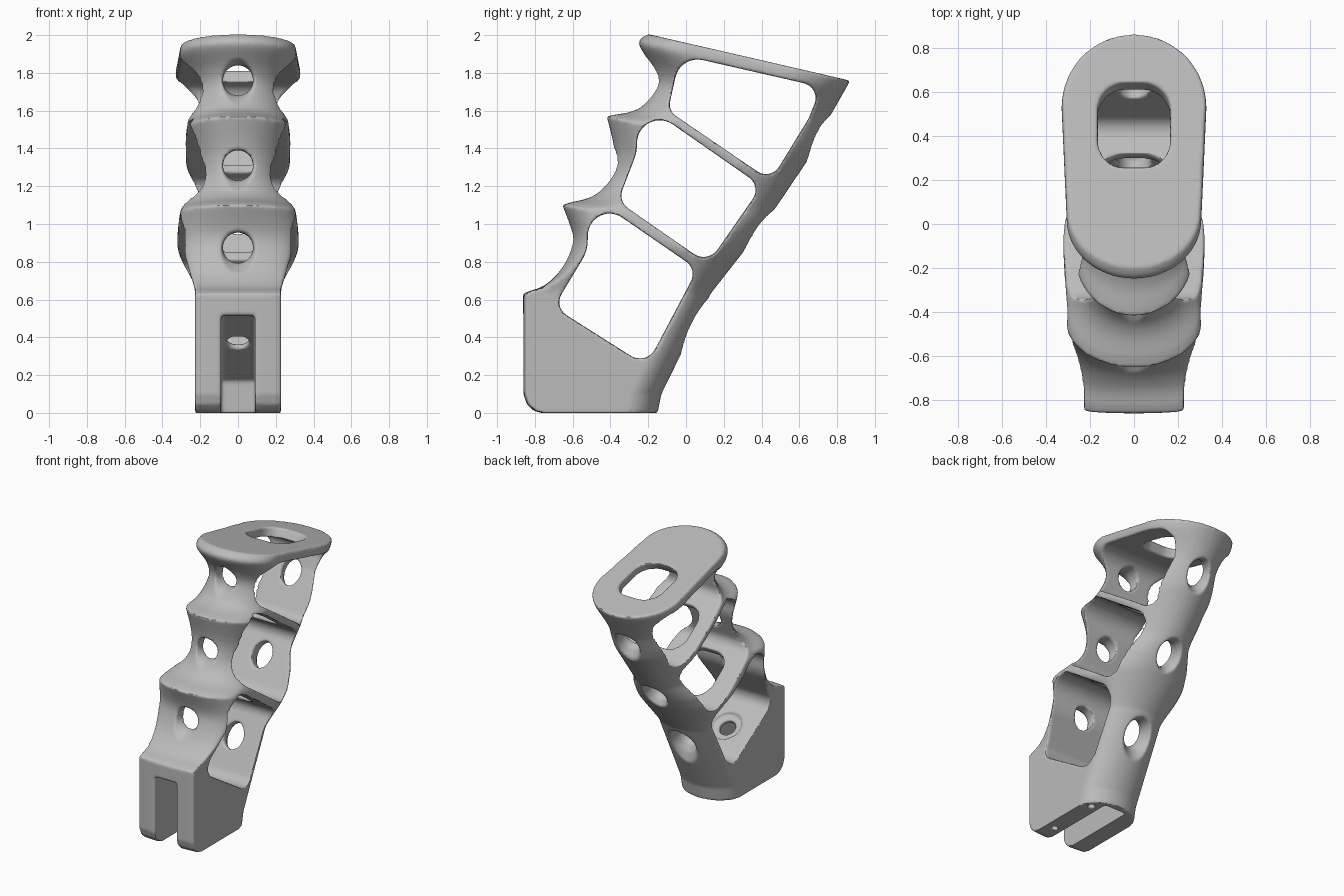
import bpy, bmesh
from math import sin, cos, pi, tan, radians
from mathutils import Vector

cube = bpy.data.objects.get("Cube")
if cube:
    bpy.data.objects.remove(cube)

grey = bpy.data.materials.new("plain grey")
grey.use_nodes = True
grey.diffuse_color = (0.5, 0.5, 0.5, 1)
grey.node_tree.nodes["Principled BSDF"].inputs["Base Color"].default_value = grey.diffuse_color


def loft(name, rings):
    """Skin a list of equal rings and close both ends."""
    bm = bmesh.new()
    rows = [[bm.verts.new(p) for p in ring] for ring in rings]
    n = len(rows[0])
    for a, b in zip(rows, rows[1:]):
        for i in range(n):
            j = (i + 1) % n
            bm.faces.new((a[i], a[j], b[j], b[i]))
    bm.faces.new(rows[0])
    bm.faces.new(rows[-1])
    bmesh.ops.recalc_face_normals(bm, faces=bm.faces)
    mesh = bpy.data.meshes.new(name)
    bm.to_mesh(mesh)
    bm.free()
    mesh.materials.append(grey)
    ob = bpy.data.objects.new(name, mesh)
    bpy.context.collection.objects.link(ob)
    return ob


def rounded(corners, radii, steps=8):
    """Polygon with every corner replaced by an arc of its own radius."""
    pts = [Vector(c) for c in corners]
    out = []
    for i, (p, radius) in enumerate(zip(pts, radii)):
        d1, d2 = pts[i - 1] - p, pts[(i + 1) % len(pts)] - p
        half = d1.angle(d2) / 2
        t = radius / tan(half)
        a, b, w = p + d1.normalized() * t, p + d2.normalized() * t, sin(half)
        for k in range(steps + 1):
            s = k / steps
            ka, kp, kb = (1 - s) ** 2, 2 * w * s * (1 - s), s * s
            out.append((a * ka + p * kp + b * kb) / (ka + kp + kb))
    return out


def smooth_rows(rows, steps):
    """Catmull-Rom interpolation through the rows."""
    v = [Vector(r) for r in rows]
    out = []
    for i in range(len(v) - 1):
        p0, p1, p2, p3 = v[max(i - 1, 0)], v[i], v[i + 1], v[min(i + 2, len(v) - 1)]
        for k in range(steps):
            t = k / steps
            out.append(p1 + (p2 - p0) * t / 2 + (p0 * 2 - p1 * 5 + p2 * 4 - p3) * t * t / 2
                       + (p1 * 3 - p0 - p2 * 3 + p3) * t ** 3 / 2)
    return out + [v[-1]]


# Back edge as (height, depth)
BACK = [(0, -.15), (.2, -.11), (.27, -.1), (.4, -.03), (.63, .13), (.86, .31),
        (1.1, .485), (1.36, .66), (1.53, .74), (1.75, .865)]


def back_y(z):
    for (z0, y0), (z1, y1) in zip(BACK, BACK[1:]):
        if z <= z1:
            return y0 + (y1 - y0) * (z - z0) / (z1 - z0)
    return BACK[-1][1]


def cap(y, length, width, start):
    """Half ellipse closing one end of a section."""
    angles = [start + pi * k / 24 for k in range(25)]
    return [(width * cos(a), y + length * sin(a)) for a in angles]


def section(row):
    z, y, w = row
    t = min(1, max(0, (z - .65) / .6))
    slope = .23 * t
    zb = z
    for _ in range(20):
        zb = z - slope * (back_y(zb) - y)
    front_len, back_len = .015 + .25 * t, .17 + .15 * t
    outline = (cap(back_y(zb) - back_len, back_len, w, 0)
               + cap(y + front_len, front_len, w * (1 - .07 * t), pi))
    return [(px, py, z - slope * (py - y)) for px, py in outline]


# Body: base block and three finger grooves, rows of (front height, front depth, half width)
base = [(0, -.77, .227), (.012, -.81, .227), (.045, -.845, .227), (.1, -.863, .227),
        (.63, -.863, .227)]
lower = [(.645, -.83, .228), (.675, -.75, .235), (.75, -.67, .26), (.865, -.615, .3),
         (.96, -.605, .325), (1.1, -.655, .322)]
middle = [(1.115, -.61, .32), (1.14, -.51, .305), (1.19, -.44, .285), (1.28, -.395, .257),
          (1.395, -.38, .265), (1.57, -.42, .287)]
upper = [(1.58, -.37, .287), (1.595, -.29, .287), (1.635, -.22, .285), (1.74, -.165, .27),
         (1.83, -.18, .285), (1.94, -.245, .325), (1.98, -.24, .33), (2.005, -.2, .325)]
rows = base + [r for group in (lower, middle, upper) for r in smooth_rows(group, 4)]
body = loft("grip_frame", [section(r) for r in rows])

cutters = []


def side_cut(name, outline, half):
    cutters.append(loft(name, [[(x, p[0], p[1]) for p in outline] for x in (-half, half)]))


def axis_cut(name, origin, axis, shapes):
    """Cutter along an axis in the middle plane; shapes are (distance, outline)."""
    axis = Vector(axis).normalized()
    u = Vector((1, 0, 0))
    v = axis.cross(u)
    o = Vector(origin)
    cutters.append(loft(name, [[o + axis * d + u * a + v * b for a, b in ring]
                               for d, ring in shapes]))


def oval(r, stretch=1):
    return [(r * cos(2 * pi * k / 40), r * stretch * sin(2 * pi * k / 40)) for k in range(40)]


# Side windows
windows = [
    ([(-.7, .56), (-.52, .86), (-.52, 1.16), (.06, .76), (-.21, .25)],
     [.08, .2, .115, .08, .09]),
    ([(-.36, 1.12), (-.26, 1.38), (-.26, 1.66), (.4, 1.2), (.115, .79)],
     [.08, .2, .12, .08, .09]),
    ([(-.095, 1.6), (-.03, 1.895), (.715, 1.725), (.65, 1.56), (.448, 1.23)],
     [.07, .12, .08, .1, .08]),
]
for corners, radii in windows:
    side_cut("window_cutter", rounded(corners, radii), 1)

# Slot between the two legs of the base
side_cut("slot_cutter", [(-1, -.1), (-1, .515), (-.73, .515), (-.2, .17), (-.2, -.1)], .09)

# Finger holes in the front
for y, z in [(-.61, .875), (-.39, 1.31), (-.165, 1.76)]:
    axis_cut("front_hole_cutter", (0, y, z), (0, -1, 0),
             [(-.17, oval(.08)), (-.04, oval(.08)), (0, oval(.09)), (.06, oval(.13))])

# Flared holes in the back
for z in (.49, .96, 1.46):
    axis_cut("back_hole_cutter", (0, back_y(z), z), (0, .84, -.55),
             [(-.18, oval(.075, 1.25)), (-.05, oval(.077, 1.25)),
              (0, oval(.1, 1.25)), (.07, oval(.16, 1.25))])

# Long opening through the top plate and both struts
GRIP = (0, .55, .84)
opening = rounded([(-.165, -.185), (.165, -.185), (.165, .185), (-.165, .185)], [.12] * 4)
axis_cut("opening_cutter", (0, .15, 1.39), GRIP, [(-.66, opening), (.9, opening)])

# Bolt hole with a shallow seat, and two pin holes under one leg
axis_cut("bolt_cutter", (0, -.475, .42), GRIP,
         [(-.2, oval(.058)), (-.025, oval(.058)), (-.024, oval(.11)), (.1, oval(.11))])
for y in (-.66, -.27):
    pin = [(a + .155, b) for a, b in oval(.022)]
    axis_cut("pin_cutter", (0, y, 0), (0, 0, 1), [(-.1, pin), (.08, pin)])

# Cut everything, then soften the edges
bpy.context.view_layer.objects.active = body
body.select_set(True)
for c in cutters:
    c.hide_render = True
    mod = body.modifiers.new("cut", "BOOLEAN")
    mod.operation = "DIFFERENCE"
    mod.solver = "EXACT"
    mod.object = c
    bpy.ops.object.modifier_apply(modifier=mod.name)
    bpy.data.objects.remove(c)
remesh = body.modifiers.new("even_skin", "REMESH")
remesh.mode = "VOXEL"
remesh.voxel_size = .009
soften = body.modifiers.new("soft_edges", "SMOOTH")
soften.factor = .5
soften.iterations = 6
for mod in (remesh, soften):
    bpy.ops.object.modifier_apply(modifier=mod.name)
bpy.ops.object.shade_smooth_by_angle(angle=radians(40))
